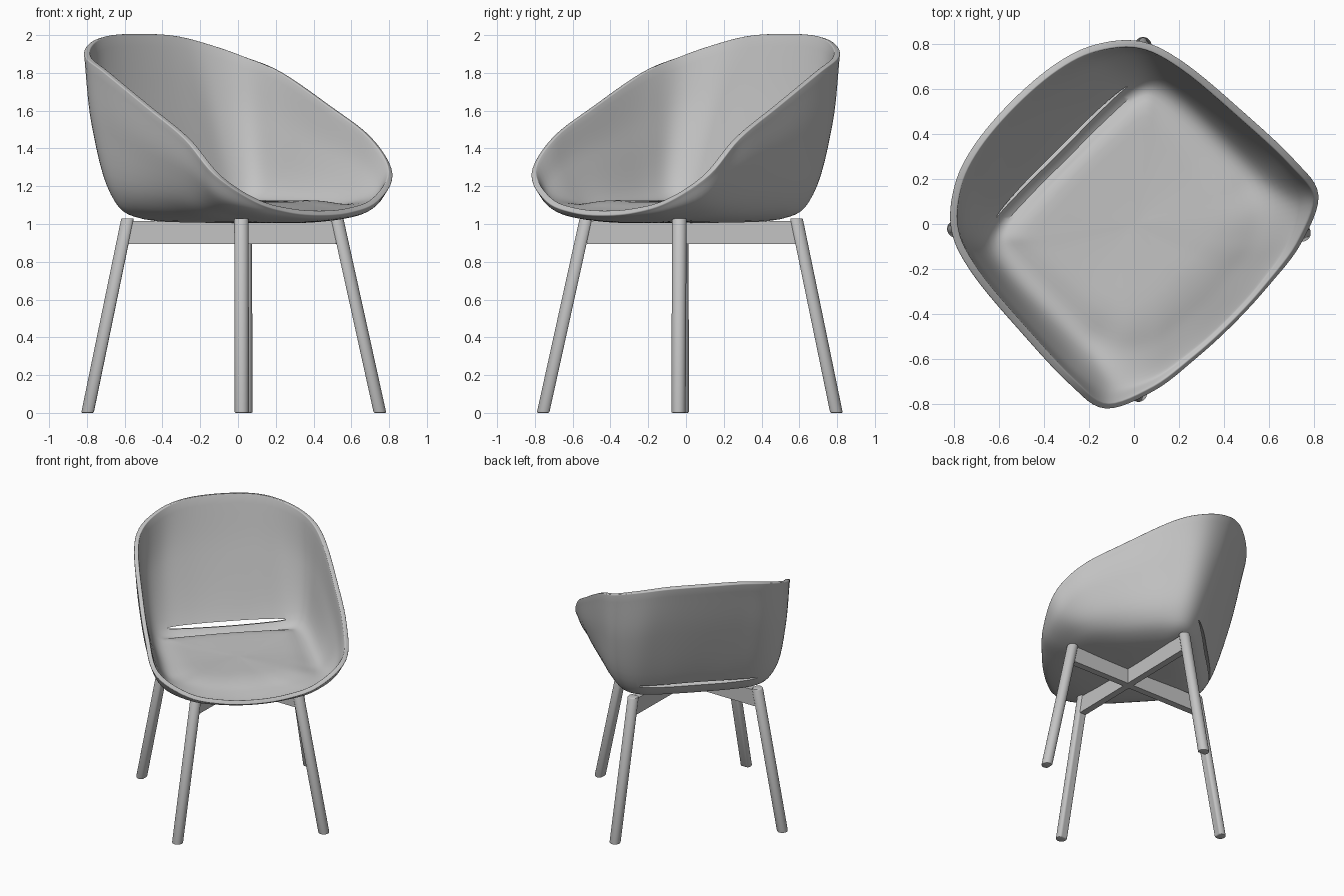
import bpy, bmesh, math
from mathutils import Matrix, Vector

default = bpy.data.objects.get("Cube")
if default:
    bpy.data.objects.remove(default, do_unlink=True)

grey = bpy.data.materials.new("warm_grey")
grey.use_nodes = True
grey.diffuse_color = (0.55, 0.55, 0.55, 1)
grey.node_tree.nodes["Principled BSDF"].inputs["Base Color"].default_value = grey.diffuse_color

# The chair faces diagonally: local x is forward, local y is sideways
TURN = Matrix.Rotation(math.radians(-45), 4, "Z")


def make_object(name, bm):
    mesh = bpy.data.meshes.new(name)
    bm.to_mesh(mesh)
    bm.free()
    mesh.materials.append(grey)
    obj = bpy.data.objects.new(name, mesh)
    bpy.context.collection.objects.link(obj)
    return obj


def finish(obj, angle=40):
    """Apply the modifiers and smooth everything but the hard edges."""
    bpy.ops.object.select_all(action="DESELECT")
    obj.select_set(True)
    bpy.context.view_layer.objects.active = obj
    for name in [m.name for m in obj.modifiers]:
        bpy.ops.object.modifier_apply(modifier=name)
    bpy.ops.object.shade_smooth_by_angle(angle=math.radians(angle))


def add_bevel(obj, width, segments, angle):
    mod = obj.modifiers.new("soft_edges", "BEVEL")
    mod.width, mod.segments = width, segments
    mod.limit_method, mod.angle_limit = "ANGLE", math.radians(angle)


def spline(a, b, c, d, t):
    """Smooth curve from b to c."""
    return 0.5 * (2 * b + (c - a) * t + (2 * a - 5 * b + 4 * c - d) * t ** 2
                  + (3 * b - a - 3 * c + d) * t ** 3)


def smooth_ramp(x):
    x = min(max(x, 0), 1)
    return x * x * (3 - 2 * x)


# Shell profiles from back centre round to front centre: rim, wall, bend, floor
PROFILES = [
    [(-.77, 0, 2), (-.66, 0, 1.6), (-.49, 0, 1.13), (-.36, 0, 1.025)],
    [(-.75, .25, 1.99), (-.65, .26, 1.6), (-.49, .25, 1.13), (-.35, .21, 1.025)],
    [(-.685, .44, 1.95), (-.61, .45, 1.56), (-.475, .43, 1.14), (-.34, .33, 1.025)],
    [(-.55, .595, 1.885), (-.5, .59, 1.52), (-.41, .54, 1.16), (-.3, .4, 1.025)],
    [(-.34, .665, 1.805), (-.31, .64, 1.48), (-.26, .575, 1.15), (-.19, .4, 1.02)],
    [(0, .695, 1.625), (.01, .665, 1.37), (.01, .575, 1.12), (.01, .39, 1.015)],
    [(.3, .705, 1.455), (.28, .665, 1.27), (.23, .56, 1.09), (.17, .37, 1.015)],
    [(.49, .67, 1.265), (.45, .605, 1.14), (.37, .49, 1.06), (.28, .32, 1.015)],
    [(.588, .46, 1.12), (.55, .42, 1.065), (.46, .34, 1.03), (.32, .22, 1.01)],
    [(.618, .23, 1.06), (.58, .21, 1.035), (.48, .17, 1.015), (.33, .11, 1.005)],
    [(.628, 0, 1.045), (.59, 0, 1.025), (.49, 0, 1.01), (.33, 0, 1.005)],
]
CENTRE = Vector((0, 0, 1.005))


def build_shell():
    half = [[Vector(p) for p in prof] for prof in PROFILES]
    mirrored = [[Vector((p.x, -p.y, p.z)) for p in prof] for prof in half[-2:0:-1]]
    stations = half + mirrored
    n, steps = len(stations), 6
    bm = bmesh.new()
    columns = []
    for i in range(n):
        around = [stations[(i + k) % n] for k in (-1, 0, 1, 2)]
        for j in range(steps):
            pts = [spline(*[prof[r] for prof in around], j / steps) for r in range(4)]
            pts = [2 * pts[0] - pts[1]] + pts + [CENTRE, 2 * CENTRE - pts[3]]
            path = [spline(*pts[k:k + 4], t / steps) for k in range(4) for t in range(steps)]
            columns.append([bm.verts.new(p) for p in path])
    pole = bm.verts.new(CENTRE)
    for a, b in zip(columns, columns[1:] + columns[:1]):
        for k in range(len(a) - 1):
            bm.faces.new((a[k], a[k + 1], b[k + 1], b[k]))
        bm.faces.new((a[-1], pole, b[-1]))
    # Even out the middle of the seat floor
    floor = [v for col in columns for v in col[3 * steps + 2:]] + [pole]
    for _ in range(20):
        bmesh.ops.smooth_vert(bm, verts=floor, factor=.5,
                              use_axis_x=True, use_axis_y=True, use_axis_z=True)
    # Outside faces must look down and out, so that thickness grows inward
    bm.normal_update()
    if pole.normal.z > 0:
        bmesh.ops.reverse_faces(bm, faces=bm.faces)
    bmesh.ops.transform(bm, matrix=TURN, verts=bm.verts)
    rows = len(columns[0])
    obj = make_object("seat_shell", bm)
    # Thin at the rim, thickly padded on the seat, rolling softly over the front
    padding = obj.vertex_groups.new(name="padding")
    for v in obj.data.vertices:
        row = rows if v.index == len(columns) * rows else v.index % rows
        forward = (v.co.x - v.co.y) / math.sqrt(2)
        start = .5 - .35 * smooth_ramp((forward - .2) / .4)
        ramp = smooth_ramp((row / rows - start) / (.8 - start))
        padding.add([v.index], .28 + .72 * ramp, "REPLACE")
    solid = obj.modifiers.new("thickness", "SOLIDIFY")
    solid.thickness, solid.offset, solid.vertex_group = .115, -1, padding.name
    return obj


# Lens-shaped cutter for the slot between back and seat
bm = bmesh.new()
bmesh.ops.create_uvsphere(bm, u_segments=32, v_segments=16, radius=1)
place = (TURN @ Matrix.Translation((-.47, 0, 1.15))
         @ Matrix.Rotation(math.radians(-20), 4, "Y")
         @ Matrix.Diagonal((.11, .42, .017, 1)))
bmesh.ops.transform(bm, matrix=place, verts=bm.verts)
slot_cutter = make_object("slot_cutter", bm)
slot_cutter.hide_render = True

shell = build_shell()
add_bevel(shell, .013, 4, 55)
cut = shell.modifiers.new("slot", "BOOLEAN")
cut.operation, cut.solver, cut.object = "DIFFERENCE", "EXACT", slot_cutter
finish(shell)
bpy.data.objects.remove(slot_cutter, do_unlink=True)


# Splayed legs, round outside with a flat inner side
def build_leg(name, foot, top, height=1.03, radius=.038):
    foot, top = Vector((*foot, 0)), Vector((*top, 0))
    outward = (foot - top).normalized()
    bm = bmesh.new()
    bmesh.ops.create_cone(bm, cap_ends=True, segments=28, radius1=radius,
                          radius2=radius, depth=height)
    for v in bm.verts:
        inner = v.co.dot(outward)
        if inner < -.028:
            v.co -= outward * (inner + .028)
        v.co.z += height / 2
        v.co += foot.lerp(top, v.co.z / height)
    leg = make_object(name, bm)
    add_bevel(leg, .007, 2, 60)
    finish(leg)


LEGS = {
    "back_left_leg": ((.04, .792), (.035, .58)),
    "back_right_leg": ((-.792, -.022), (-.58, -.025)),
    "front_left_leg": ((.747, -.04), (.52, -.035)),
    "front_right_leg": ((.02, -.752), (.018, -.525)),
}
for name, (foot, top) in LEGS.items():
    build_leg(name, foot, top)


# Crossed rails joining opposite legs under the seat
def build_rail(name, leg_a, leg_b, low=.895, high=1.015, thick=.05):
    a, b = Vector((*LEGS[leg_a][1], 0)), Vector((*LEGS[leg_b][1], 0))
    side = (b - a).normalized().cross(Vector((0, 0, 1))) * thick / 2
    bm = bmesh.new()
    corners = [p + side * s + Vector((0, 0, z))
               for p in (a, b) for s in (-1, 1) for z in (low, high)]
    bmesh.ops.convex_hull(bm, input=[bm.verts.new(c) for c in corners])
    bmesh.ops.dissolve_limit(bm, angle_limit=.01, verts=bm.verts, edges=bm.edges)
    bmesh.ops.recalc_face_normals(bm, faces=bm.faces)
    make_object(name, bm)


build_rail("side_to_side_rail", "back_right_leg", "front_left_leg")
build_rail("front_to_back_rail", "back_left_leg", "front_right_leg")
